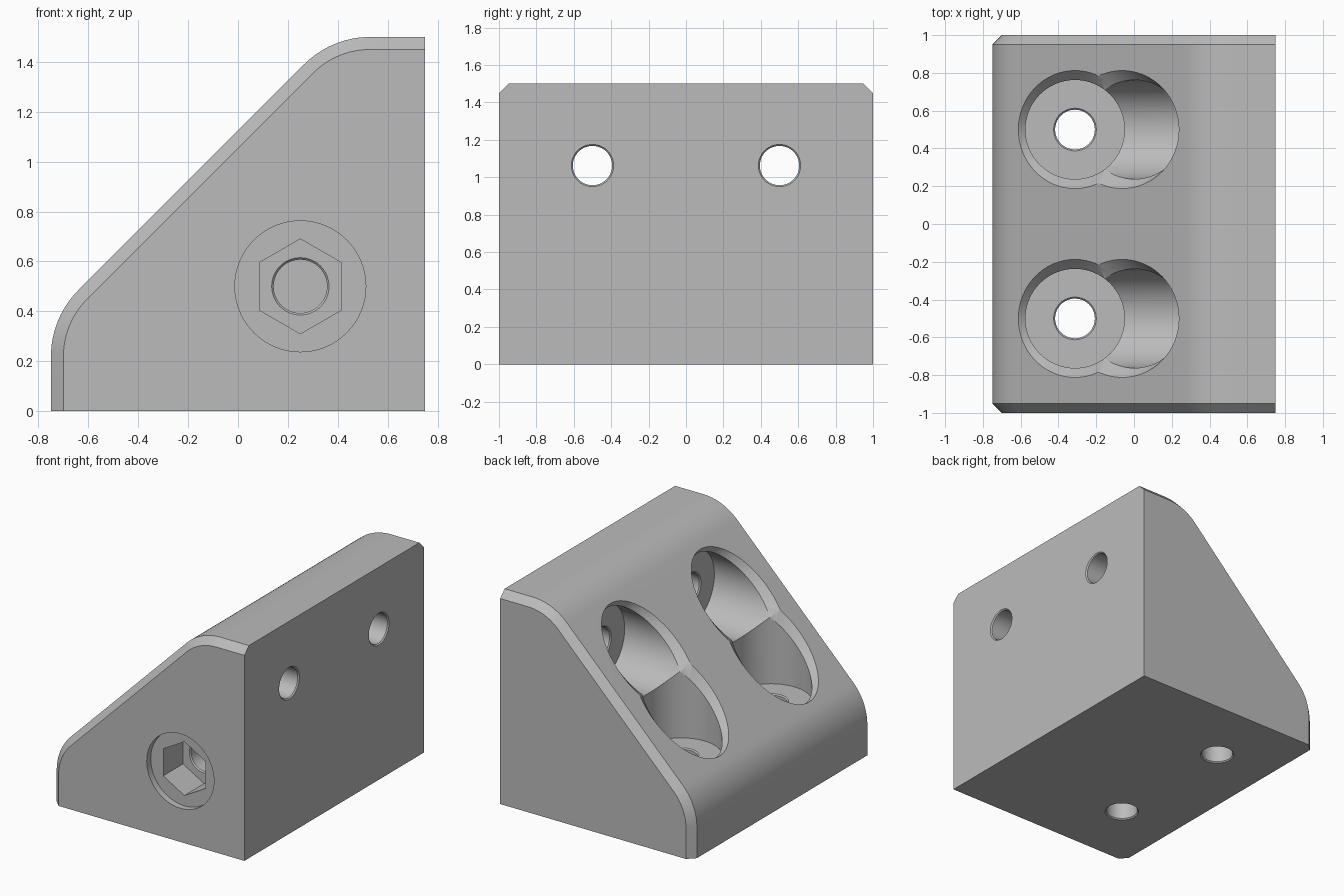
import bpy, bmesh
from math import sin, cos, pi, radians, sqrt
from mathutils import Matrix, Vector

cube = bpy.data.objects.get("Cube")
if cube:
    bpy.data.objects.remove(cube)

HALF = 0.75        # half width, also the mirror offset between base and wall
SIDE = 64          # sides of round cuts
BORE = 0.2625      # pocket radius
FLOOR = 0.4375     # material left under a screw head
AXIS = -0.3125     # x of the upright screws
CHAMFER = 0.05

grey = bpy.data.materials.new("plain grey")
grey.use_nodes = True
grey.diffuse_color = (0.5, 0.5, 0.5, 1)
grey.node_tree.nodes["Principled BSDF"].inputs["Base Color"].default_value = (0.5, 0.5, 0.5, 1)


def loft(name, rings):
    """Closed solid skinned through rings with equal point counts."""
    bm = bmesh.new()
    loops = [[bm.verts.new(p) for p in ring] for ring in rings]
    for a, b in zip(loops, loops[1:]):
        for i in range(len(a)):
            j = (i + 1) % len(a)
            bm.faces.new((a[i], a[j], b[j], b[i]))
    bm.faces.new(loops[0][::-1])
    bm.faces.new(loops[-1])
    bmesh.ops.recalc_face_normals(bm, faces=bm.faces)
    mesh = bpy.data.meshes.new(name)
    bm.to_mesh(mesh)
    bm.free()
    mesh.materials.append(grey)
    obj = bpy.data.objects.new(name, mesh)
    bpy.context.collection.objects.link(obj)
    return obj


def lathe(name, profile, matrix, sides=SIDE):
    """Round solid from (radius, height) pairs along local z."""
    return loft(name, [[matrix @ Vector((r * cos(2 * pi * i / sides), r * sin(2 * pi * i / sides), h))
                        for i in range(sides)] for r, h in profile])


def swap(p):
    """Mirror a point across the bracket's diagonal plane."""
    return Vector((HALF - p[2], p[1], HALF - p[0]))


# Wedge body: rounded side outline, chamfered at both ends
def outline(inset, y):
    r = 0.375
    low = 0.375 - r * (sqrt(2) - 1)
    arc = []
    for i in range(13):
        a = radians(180 - 45 * i / 12)
        arc.append(Vector((r - HALF + (r - inset) * cos(a), y, low + (r - inset) * sin(a))))
    upper = [swap(p) for p in reversed(arc)]
    return [Vector((HALF, y, 0)), Vector((inset - HALF, y, 0)), *arc, *upper,
            Vector((HALF, y, 2 * HALF - inset))]


body = loft("bracket_body", [outline(CHAMFER, -1), outline(0, CHAMFER - 1),
                             outline(0, 1 - CHAMFER), outline(CHAMFER, 1)])
cutters = []


# Screw pocket with a flared lip where it breaks the slope
def pocket_rings(y):
    angles = [2 * pi * i / SIDE for i in range(SIDE)]
    floor = [Vector((AXIS + BORE * cos(a), y + BORE * sin(a), FLOOR)) for a in angles]
    wall, lip = [], []
    for a in angles:
        x = AXIS + BORE * cos(a)
        inner = Vector((x, y + BORE * sin(a), x + 1.125 - 0.045 * sqrt(2)))
        x = AXIS + (BORE + 0.0375) * cos(a)
        outer = Vector((x, y + (BORE + CHAMFER) * sin(a), x + 1.125))
        wall.append(inner)
        lip.append(inner.lerp(outer, 1.2))
    return [floor, wall, lip]


# Screw hole with a fine bevel at both ends
hole = [(0.123, -0.01), (0.105, 0.008), (0.105, FLOOR - 0.008), (0.123, FLOOR + 0.01)]

for y in (-0.5, 0.5):
    rings = pocket_rings(y)
    cutters.append(loft("base_pocket_cutter", rings))
    cutters.append(loft("wall_pocket_cutter", [[swap(p) for p in ring] for ring in rings]))
    cutters.append(lathe("base_hole_cutter", hole, Matrix.Translation((AXIS, y, 0))))
    cutters.append(lathe("wall_hole_cutter", hole, Matrix.Translation((HALF, y, HALF - AXIS))
                         @ Matrix.Rotation(-pi / 2, 4, "Y")))

# Front socket: shallow counterbore, hexagon recess, blind hole
front = Matrix.Translation((0.25, -1, 0.5)) @ Matrix.Rotation(-pi / 2, 4, "X")
cutters.append(lathe("counterbore_cutter", [(BORE, -0.1), (BORE, 0.045)], front))
cutters.append(lathe("hexagon_cutter", [(0.19, -0.1), (0.19, 0.265)],
                     front @ Matrix.Rotation(pi / 2, 4, "Z"), 6))
cutters.append(lathe("blind_hole_cutter", [(0.125, 0.255), (0.107, 0.273), (0.107, 1.0)], front))

# Carve everything out of the body
bpy.ops.object.select_all(action="DESELECT")
bpy.context.view_layer.objects.active = body
body.select_set(True)
for cutter in cutters:
    cutter.hide_render = True
    mod = body.modifiers.new(cutter.name, "BOOLEAN")
    mod.operation = "DIFFERENCE"
    mod.solver = "EXACT"
    mod.object = cutter
    bpy.ops.object.modifier_apply(modifier=mod.name)
for cutter in cutters:
    bpy.data.objects.remove(cutter)

bpy.ops.object.shade_smooth_by_angle(angle=radians(25))
